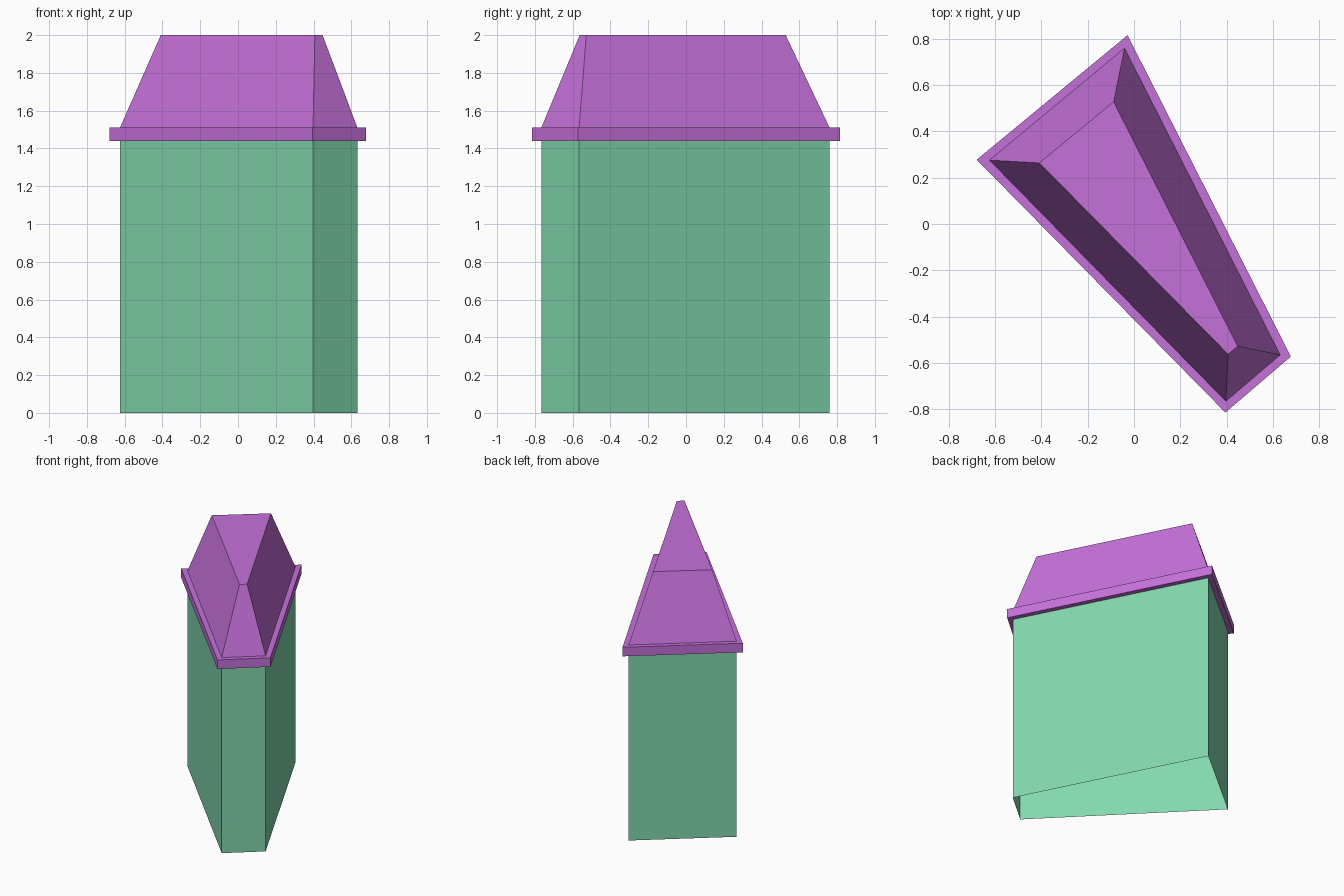
import bpy
import bmesh

# Remove the default cube
cube = bpy.data.objects.get("Cube")
if cube:
    bpy.data.objects.remove(cube, do_unlink=True)


def make_material(name, colour):
    mat = bpy.data.materials.new(name)
    mat.use_nodes = True
    mat.diffuse_color = colour
    mat.node_tree.nodes["Principled BSDF"].inputs["Base Color"].default_value = colour
    return mat


def loft(name, rings, mat, close_bottom, close_top):
    """Join a stack of (outline, height) rings with flat faces."""
    bm = bmesh.new()
    loops = [[bm.verts.new((x, y, z)) for x, y in outline] for outline, z in rings]
    for low, high in zip(loops, loops[1:]):
        count = len(low)
        for i in range(count):
            j = (i + 1) % count
            bm.faces.new((low[i], low[j], high[j], high[i]))
    if close_bottom:
        bm.faces.new(loops[0][::-1])
    if close_top:
        bm.faces.new(loops[-1])
    mesh = bpy.data.meshes.new(name)
    bm.to_mesh(mesh)
    bm.free()
    mesh.materials.append(mat)
    obj = bpy.data.objects.new(name, mesh)
    bpy.context.collection.objects.link(obj)
    return obj


green = make_material("wall green", (0.223, 0.686, 0.423, 1))
purple = make_material("roof purple", (0.558, 0.165, 0.701, 1))

# Plan outlines, counter-clockwise from the front corner
wall_plan = [(0.397, -0.766), (0.632, -0.566), (-0.041, 0.76), (-0.625, 0.276)]
eave_plan = [(0.395, -0.815), (0.678, -0.573), (-0.028, 0.816), (-0.68, 0.278)]
crown_plan = [(0.407, -0.563), (0.448, -0.528), (-0.088, 0.528), (-0.409, 0.264)]

eave_low, eave_high, crown = 1.44, 1.51, 2.0

# Walls, an open shell standing on the ground
loft("walls", [(wall_plan, 0), (wall_plan, eave_low)], green, False, False)

# Roof: overhanging eave slab, ledge, sloping sides and flat crown
loft("roof", [(eave_plan, eave_low), (eave_plan, eave_high),
              (wall_plan, eave_high), (crown_plan, crown)], purple, True, True)
